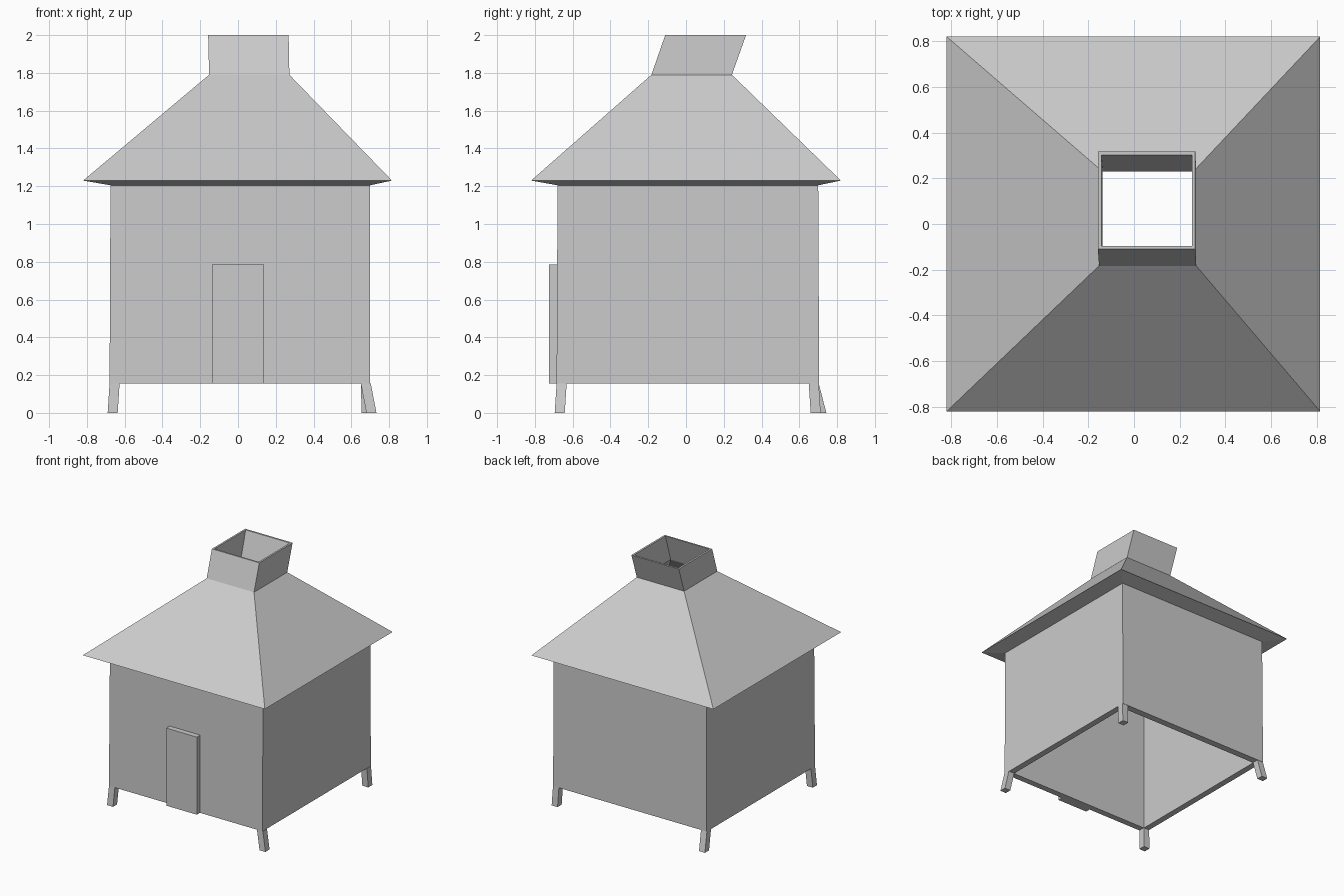
import bpy, bmesh

if "Cube" in bpy.data.objects:
    bpy.data.objects.remove(bpy.data.objects["Cube"])


def make_loft(name, rings, closed=False):
    """Loft rectangular rings (x0, x1, y0, y1, z); closed joins last to first."""
    bm = bmesh.new()
    loops = [[bm.verts.new(p) for p in
              ((x0, y0, z), (x1, y0, z), (x1, y1, z), (x0, y1, z))]
             for x0, x1, y0, y1, z in rings]
    pairs = list(zip(loops, loops[1:]))
    if closed:
        pairs.append((loops[-1], loops[0]))
    else:
        bm.faces.new(loops[0])
        bm.faces.new(loops[-1])
    for a, b in pairs:
        for i in range(4):
            j = (i + 1) % 4
            bm.faces.new((a[i], a[j], b[j], b[i]))
    bmesh.ops.recalc_face_normals(bm, faces=bm.faces)
    mesh = bpy.data.meshes.new(name)
    bm.to_mesh(mesh)
    bm.free()
    obj = bpy.data.objects.new(name, mesh)
    bpy.context.collection.objects.link(obj)
    return obj


# Hollow house: outer walls, eaves, roof and chimney, then the inside surface
make_loft("house_shell", [
    (-0.68, 0.70, -0.685, 0.705, 0.155),
    (-0.675, 0.70, -0.68, 0.70, 1.205),
    (-0.82, 0.815, -0.82, 0.82, 1.23),
    (-0.153, 0.272, -0.183, 0.243, 1.79),
    (-0.158, 0.268, -0.11, 0.318, 2.0),
    (-0.143, 0.253, -0.097, 0.303, 2.0),
    (-0.137, 0.255, -0.168, 0.23, 1.78),
    (-0.63, 0.65, -0.635, 0.655, 1.24),
    (-0.63, 0.65, -0.635, 0.65, 0.155),
], closed=True)

# Raised door panel on the front
make_loft("door", [(-0.137, 0.137, -0.725, -0.68, 0.155),
                   (-0.137, 0.137, -0.725, -0.68, 0.785)])

# Splayed corner legs: top corner and bottom corner minimum (x, y)
legs = {
    "front_left_leg": ((-0.68, -0.685), (-0.69, -0.695)),
    "front_right_leg": ((0.65, -0.685), (0.68, -0.695)),
    "back_left_leg": ((-0.68, 0.65), (-0.69, 0.69)),
    "back_right_leg": ((0.65, 0.65), (0.655, 0.66)),
}
w = 0.053
for name, ((tx, ty), (bx, by)) in legs.items():
    make_loft(name, [(bx, bx + w, by, by + w, 0.0),
                     (tx, tx + w, ty, ty + w, 0.155)])
